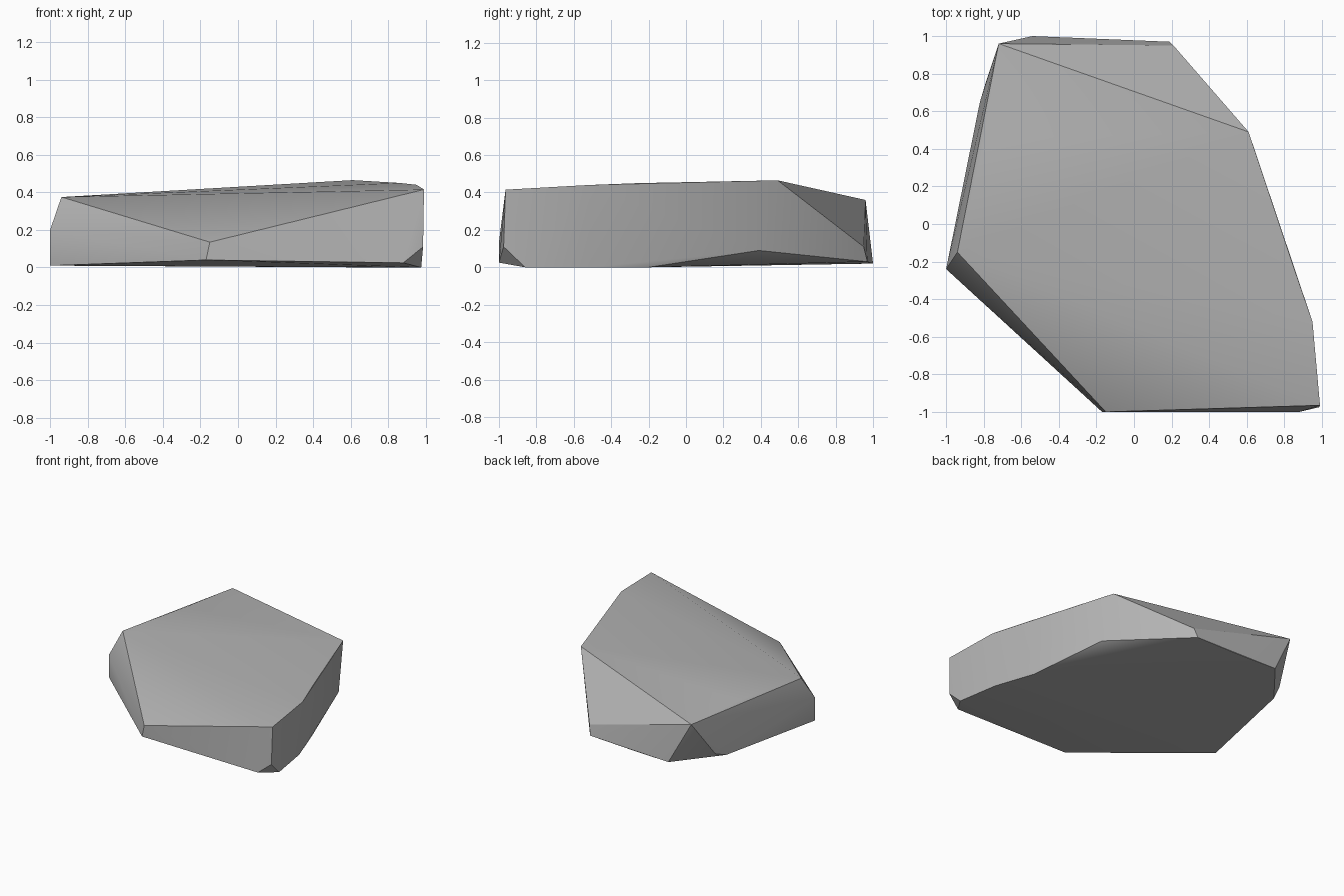
import bpy
import bmesh
import math

# Remove the default cube
default_cube = bpy.data.objects.get("Cube")
if default_cube:
    bpy.data.objects.remove(default_cube, do_unlink=True)


def make_material(name, color):
    material = bpy.data.materials.new(name)
    material.use_nodes = True
    material.diffuse_color = color
    material.node_tree.nodes["Principled BSDF"].inputs["Base Color"].default_value = color
    return material


def make_hull(name, corners, material):
    """Wrap a closed convex skin around the given corners."""
    mesh = bpy.data.meshes.new(name)
    bm = bmesh.new()
    for corner in corners:
        bm.verts.new(corner)
    hull = bmesh.ops.convex_hull(bm, input=bm.verts[:])
    spare = set(hull["geom_interior"]) | set(hull["geom_unused"])
    bmesh.ops.delete(bm, geom=[v for v in spare if isinstance(v, bmesh.types.BMVert)],
                     context="VERTS")
    bmesh.ops.recalc_face_normals(bm, faces=bm.faces[:])
    bm.to_mesh(mesh)
    bm.free()
    mesh.materials.append(material)
    rock = bpy.data.objects.new(name, mesh)
    bpy.context.collection.objects.link(rock)
    return rock


# Upper rim, going round from the back right corner
upper_rim = [
    (-.72, .96, .36), (-.79, .45, .38), (-.94, -.15, .375),
    (-.15, -1, .135), (.99, -.965, .415), (.95, -.52, .44),
    (.86, -.26, .45), (.61, .49, .465),
]

# Chipped corners between the rim and the base
chipped_corners = [
    (-1, -.24, .2), (.985, -.975, .11), (.64, .39, .09),
    (.21, .95, .11), (-.79, .75, .06),
]

# Base outline
base_outline = [
    (-1, -.24, .01), (-.17, -1, .04), (.88, -1, .025), (.975, -.86, 0),
    (.92, -.52, 0), (.81, -.2, 0), (.19, .97, .03), (-.24, .985, .02),
    (-.54, 1, .02), (-.82, .65, .02),
]

stone_grey = make_material("stone grey", (.45, .45, .45, 1))
rock = make_hull("flat_rock", upper_rim + chipped_corners + base_outline, stone_grey)

# Soft shading on the broad faces, crisp chipped edges
bpy.ops.object.select_all(action="DESELECT")
rock.select_set(True)
bpy.context.view_layer.objects.active = rock
bpy.ops.object.shade_smooth_by_angle(angle=math.radians(30))
